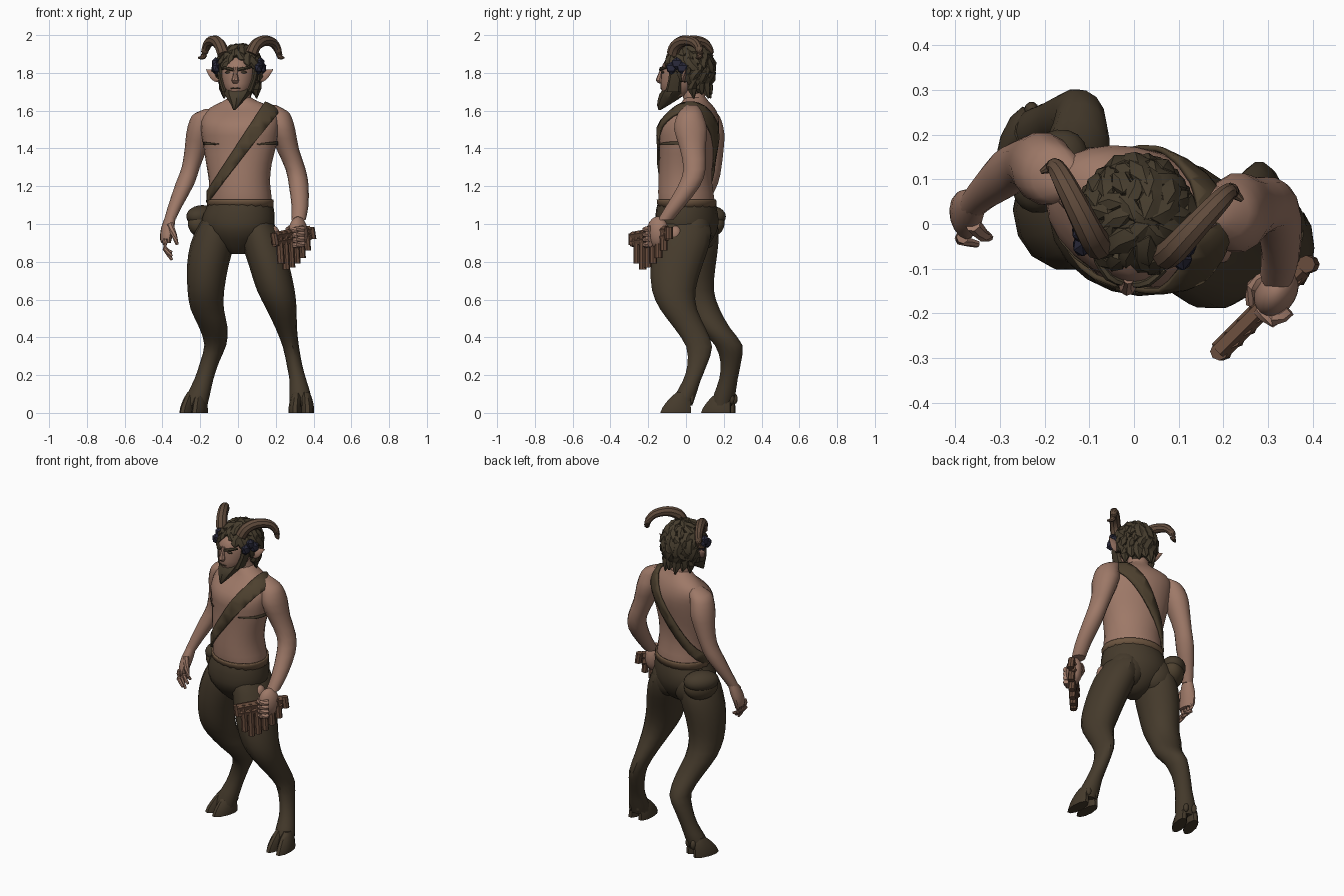
import bpy, bmesh, math, random
from mathutils import Matrix, Vector

random.seed(4)
cube = bpy.data.objects.get("Cube")
if cube:
    bpy.data.objects.remove(cube, do_unlink=True)


def material(name, colour):
    mat = bpy.data.materials.new(name)
    mat.use_nodes = True
    mat.diffuse_color = (*colour, 1)
    mat.node_tree.nodes["Principled BSDF"].inputs["Base Color"].default_value = (*colour, 1)
    return mat


SKIN = material("skin", (.34, .19, .137))
FUR = material("dark_fur", (.06, .043, .025))
HAIR = material("hair", (.06, .045, .026))
LEATHER = material("leather", (.075, .052, .028))
WOOD = material("reed_wood", (.14, .072, .045))
HORN = material("horn", (.12, .072, .046))
FLOWER = material("navy_flower", (.022, .022, .042))
TRIM = material("fur_trim", (.15, .09, .05))
parts = []
UNIT = Matrix.Identity(4)


def finish(name, bm, mat, matrix=UNIT):
    bm.transform(matrix)
    bmesh.ops.recalc_face_normals(bm, faces=bm.faces)
    mesh = bpy.data.meshes.new(name)
    bm.to_mesh(mesh)
    bm.free()
    mesh.materials.append(mat)
    obj = bpy.data.objects.new(name, mesh)
    bpy.context.scene.collection.objects.link(obj)
    parts.append(obj)
    return obj


def spline(rows, steps):
    """Catmull-Rom interpolation through rows of numbers."""
    out = []
    for i in range(len(rows) - 1):
        a, b, c, d = (rows[max(i - 1, 0)], rows[i], rows[i + 1], rows[min(i + 2, len(rows) - 1)])
        for s in range(steps):
            t = s / steps
            out.append([q + .5 * t * (r - p + t * (2 * p - 5 * q + 4 * r - e + t * (3 * (q - r) + e - p)))
                        for p, q, r, e in zip(a, b, c, d)])
    return out + [list(rows[-1])]


def loft(name, rows, mat, yaw=0, sides=14, steps=2, follow=False, matrix=UNIT):
    """Skin elliptical rings (x, y, z, rx, ry); rings lie flat or follow the path."""
    bm = bmesh.new()
    rows = spline([r if len(r) == 5 else (*r, r[3]) for r in rows], steps)
    rings = []
    for i, row in enumerate(rows):
        turn = Matrix.Rotation(math.radians(yaw), 3, 'Z')
        if follow:
            along = Vector(rows[min(i + 1, len(rows) - 1)][:3]) - Vector(rows[max(i - 1, 0)][:3])
            turn = Vector((0, 0, 1)).rotation_difference(along).to_matrix()
        ring = []
        for k in range(sides):
            a = math.tau * k / sides
            offset = Vector((row[3] * math.cos(a), row[4] * math.sin(a), 0))
            ring.append(bm.verts.new(Vector(row[:3]) + turn @ offset))
        rings.append(ring)
    for low, high in zip(rings, rings[1:]):
        for k in range(sides):
            n = (k + 1) % sides
            bm.faces.new((low[k], low[n], high[n], high[k]))
    bm.faces.new(rings[0])
    bm.faces.new(rings[-1])
    return finish(name, bm, mat, matrix)


def blob(name, loc, size, mat, yaw=0, detail=3, matrix=UNIT):
    bm = bmesh.new()
    place = Matrix.LocRotScale(Vector(loc), Matrix.Rotation(math.radians(yaw), 3, 'Z'), Vector(size))
    bmesh.ops.create_icosphere(bm, subdivisions=detail, radius=1, matrix=place)
    return finish(name, bm, mat, matrix)


# Torso and pelvis, twisted so the right side sits further back
torso = loft("torso", [(.01, .01, 1.04, .17, .135), (.013, .003, 1.12, .17, .147), (.008, -.004, 1.22, .164, .14),
                       (.005, 0, 1.32, .178, .137), (.01, .01, 1.42, .2, .143), (.01, .017, 1.51, .214, .15),
                       (.012, .035, 1.57, .21, .124), (.018, .05, 1.615, .175, .088), (.012, .05, 1.65, .095, .065),
                       (.01, .05, 1.67, .06, .055)], SKIN, yaw=-20, sides=24)
loft("pelvis", [(0, .0, .84, .035, .045), (0, .01, .88, .1, .1), (0, .005, .96, .185, .155),
                (.002, .005, 1.03, .195, .163), (.01, .003, 1.08, .182, .158), (.013, .003, 1.115, .173, .149)],
     FUR, yaw=-18, sides=20)
blob("right_buttock", (-.085, .085, .965), (.105, .085, .11), FUR, yaw=-18)
blob("left_buttock", (.09, .05, .965), (.105, .085, .11), FUR, yaw=-18)


def torso_band(name, planes, lift, mat, thickness):
    """Cut a close-fitting band from an inflated copy of the torso."""
    bm = bmesh.new()
    bm.from_mesh(torso.data)
    bm.normal_update()
    moved = [v.co + v.normal * lift for v in bm.verts]
    for v, co in zip(bm.verts, moved):
        v.co = co
    for co, normal in planes:
        geom = bm.verts[:] + bm.edges[:] + bm.faces[:]
        bmesh.ops.bisect_plane(bm, geom=geom, plane_co=co, plane_no=normal, clear_outer=True)
    band = finish(name, bm, mat)
    thick = band.modifiers.new("thickness", 'SOLIDIFY')
    thick.thickness = thickness
    thick.offset = -1


# Diagonal shoulder strap, widening toward the left shoulder, and waist trim
across, along, middle = Vector((.81, 0, -.59)), Vector((.59, 0, .81)), Vector((.02, 0, 1.4))
torso_band("shoulder_strap", [(middle + across * .033 * s, across * s - along * .05) for s in (1, -1)],
           .014, LEATHER, .012)
torso_band("waist_trim", [((0, 0, 1.13), (0, 0, 1)), ((0, 0, 1.09), (0, 0, -1))], .009, TRIM, .01)

# Dark creases under the chest, narrowing toward the middle
for side, x, s in (("right", -.1, -1), ("left", .1, 1)):
    torso_band(side + "_chest_crease", [((x, 0, 1.425), (-.12 * s, 0, 1)), ((x, 0, 1.42), (-.02 * s, 0, -1)),
                                        ((x, 0, 0), (-s, 0, 0)), ((0, .0, 0), (0, 1, 0))], .003, FUR, .004)

# Hip pouch with flap
blob("hip_pouch", (-.185, .115, 1.005), (.1, .068, .08), LEATHER, yaw=53)
blob("pouch_flap", (-.188, .118, 1.04), (.103, .074, .06), FUR, yaw=53)

# Goat legs
loft("left_leg", [(.085, 0, 1.08, .05, .08), (.1, -.005, 1.0, .092, .135), (.13, -.02, .9, .11, .15),
                  (.165, -.05, .78, .107, .14),
                  (.2, -.065, .65, .1, .118), (.23, -.04, .55, .08, .1), (.255, .02, .45, .057, .085),
                  (.28, .07, .35, .043, .07), (.3, .058, .25, .041, .052), (.318, .03, .17, .045, .048),
                  (.328, 0, .1, .056, .056), (.333, -.02, .04, .058, .055)], FUR)
loft("right_leg", [(-.095, .035, 1.08, .05, .08), (-.115, .035, 1.0, .09, .13), (-.135, .035, .9, .115, .14),
                   (-.16, .03, .78, .11, .13),
                   (-.17, .04, .65, .097, .11), (-.163, .085, .55, .088, .095), (-.13, .15, .45, .075, .085),
                   (-.12, .225, .36, .058, .075), (-.15, .237, .27, .05, .056), (-.18, .225, .18, .05, .05),
                   (-.208, .205, .1, .06, .058), (-.222, .19, .04, .06, .055)], FUR)
blob("bare_hip_patch", (.19, -.055, .945), (.03, .034, .045), SKIN)


# Cloven hooves: two wedge toes each and a pair of dewclaws behind
def hoof(side, x, y, yaw):
    place = Matrix.Translation((x, y, 0)) @ Matrix.Rotation(math.radians(yaw), 4, 'Z')
    for toe, s in (("inner", -1), ("outer", 1)):
        loft(f"{side}_{toe}_hoof", [(s * .034, -.02, 0, .034, .085), (s * .033, -.014, .03, .034, .078),
                                    (s * .028, .002, .075, .03, .058), (s * .024, .015, .11, .02, .03)],
             FUR, sides=10, matrix=place)
        blob(f"{side}_{toe}_dewclaw", (s * .024, .062, .075), (.016, .017, .03), FUR, detail=2, matrix=place)


hoof("left", .335, -.035, 0)
hoof("right", -.228, .19, -20)

# Arms
loft("right_arm", [(-.14, .1, 1.61, .03), (-.17, .108, 1.585, .06), (-.19, .115, 1.55, .066, .074),
                   (-.203, .125, 1.48, .071, .08),
                   (-.222, .135, 1.4, .06, .066), (-.25, .135, 1.3, .048, .054), (-.282, .115, 1.21, .05, .054),
                   (-.335, .07, 1.09, .037, .038), (-.358, .045, 1.03, .031, .032)], SKIN)
loft("left_arm", [(.17, .03, 1.63, .03), (.2, .025, 1.6, .058), (.218, .022, 1.565, .066, .075),
                  (.232, .025, 1.5, .071, .09),
                  (.262, .035, 1.4, .06, .07), (.305, .045, 1.29, .053, .06), (.322, .015, 1.2, .052, .06),
                  (.328, -.06, 1.09, .044, .05), (.32, -.11, 1.02, .038, .042)], SKIN)

# Right hand hanging open
loft("right_palm", [(-.355, .05, 1.05, .026, .03), (-.372, .03, .98, .034, .048), (-.382, .015, .92, .029, .05),
                    (-.38, .01, .9, .022, .044)], SKIN, yaw=15)
for i, name in enumerate(("little", "ring", "middle", "index")):
    y = .045 - .025 * i
    drop = .02 * (1 - abs(i - 2))
    loft(f"right_{name}_finger", [(-.383, y, .92, .014), (-.387, y - .005, .87, .013),
                                  (-.35, y - .015, .83 - drop, .008)], SKIN, sides=7, follow=True)
loft("right_thumb", [(-.36, .0, 1.0, .018), (-.338, -.025, .94, .015), (-.322, -.03, .89, .008)],
     SKIN, sides=7, follow=True)

# Left hand gripping the pipes
blob("left_fist", (.318, -.15, .955), (.046, .062, .085), SKIN, yaw=-30)
for i in range(4):
    z = .975 - .027 * i
    loft(f"left_finger_{i + 1}", [(.345, -.19, z, .017), (.31, -.215, z - .005, .017), (.275, -.19, z - .01, .013)],
         SKIN, sides=7, follow=True)
loft("left_thumb", [(.3, -.12, .99, .018), (.265, -.14, .97, .015), (.26, -.18, .95, .01)], SKIN, sides=7, follow=True)

# Pan pipes: a row of reeds with two bindings
start, end = Vector((.19, -.285, .95)), Vector((.385, -.09, .985))
lows = (.89, .79, .76, .77, .79, .82, .86, .92)
for i, low in enumerate(lows):
    top = start.lerp(end, i / (len(lows) - 1))
    loft(f"pipe_{i + 1}", [(top.x + .01, top.y, low, .02), (*top, .02)], WOOD, sides=8, steps=1)
for z in (-.015, -.05):
    ends = [(p.x, p.y, p.z + z, .024) for p in (start, start.lerp(end, .95))]
    loft("pipe_binding", ends, WOOD, sides=6, steps=1, follow=True)

# Head, neck and face, turned slightly
HEAD = Matrix.Translation((.005, 0, 0)) @ Matrix.Rotation(math.radians(-8), 4, 'Z')
loft("neck", [(.01, .055, 1.6, .085, .07), (.005, .045, 1.66, .064, .06), (0, .03, 1.76, .06, .065)], SKIN)
loft("head", [(0, -.06, 1.675, .045, .055), (0, -.035, 1.72, .074, .1), (0, -.02, 1.77, .09, .115),
              (0, -.01, 1.82, .094, .122), (0, 0, 1.865, .085, .112), (0, .01, 1.9, .05, .07)],
     SKIN, sides=16, matrix=HEAD)
loft("nose", [(0, -.135, 1.745, .012, .01), (0, -.14, 1.76, .02, .022), (0, -.134, 1.79, .012, .016),
              (0, -.125, 1.83, .012, .01)], SKIN, sides=8, matrix=HEAD)
blob("mouth", (0, -.127, 1.718), (.028, .01, .005), FUR, detail=2, matrix=HEAD)
loft("beard", [(0, -.05, 1.715, .08, .068), (0, -.068, 1.69, .07, .073), (0, -.095, 1.66, .047, .055),
               (0, -.122, 1.63, .025, .033), (-.005, -.142, 1.603, .006)], HAIR, sides=9, steps=1, matrix=HEAD)

for side, s in (("right", -1), ("left", 1)):
    blob(side + "_eye", (s * .04, -.118, 1.803), (.019, .01, .007), FUR, detail=2, matrix=HEAD)
    loft(side + "_brow", [(s * .012, -.134, 1.816, .008), (s * .045, -.125, 1.823, .01),
                          (s * .078, -.092, 1.83, .006)], HAIR, sides=6, follow=True, matrix=HEAD)
    loft(side + "_sideburn", [(s * .095, -.03, 1.84, .022, .045), (s * .088, -.045, 1.77, .017, .036),
                              (s * .063, -.06, 1.7, .021, .042)], HAIR, sides=8, matrix=HEAD)
    loft(side + "_ear", [(s * .085, .0, 1.775, .026, .014), (s * .12, .005, 1.785, .033, .012),
                         (s * .145, .012, 1.797, .023, .008), (s * .178, .025, 1.818, .002)],
         SKIN, sides=8, follow=True, matrix=HEAD)
    loft(side + "_horn", [(s * .075, -.06, 1.9, .033), (s * .095, -.04, 1.945, .032), (s * .13, .01, 1.97, .029),
                          (s * .172, .07, 1.96, .025), (s * .195, .1, 1.92, .02), (s * .205, .1, 1.885, .015),
                          (s * .228, .085, 1.88, .005)], HORN, sides=9, steps=3, follow=True, matrix=HEAD)
    for i in range(3):
        blob(f"{side}_flower_{i + 1}", (s * (.113 + .006 * i), -.062 + .03 * i, 1.825 + .025 * (i % 2)),
             (.024, .03, .034), FLOWER, detail=1, matrix=HEAD)

# Hair: a cap cut along the hairline, covered with overlapping curls
centre, radii = Vector((0, .015, 1.815)), Vector((.114, .126, .126))
edge, slope = Vector((0, -.1, 1.855)), Vector((0, .64, .77))
bm = bmesh.new()
bmesh.ops.create_icosphere(bm, subdivisions=3, radius=1, matrix=Matrix.LocRotScale(centre, None, radii))
bmesh.ops.bisect_plane(bm, geom=bm.verts[:] + bm.edges[:] + bm.faces[:], plane_co=edge, plane_no=-slope,
                       clear_outer=True)
finish("hair_cap", bm, HAIR, HEAD)
bm = bmesh.new()
count = 110
for i in range(count):
    up = 1 - 2 * (i + .5) / count
    a = i * math.pi * (3 - math.sqrt(5))
    flat = math.sqrt(1 - up * up)
    way = Vector((flat * math.cos(a), flat * math.sin(a), up))
    spot = centre + way * radii
    if (spot - edge).dot(slope) > 0:
        turn = way.to_track_quat('Z', 'Y').to_matrix() @ Matrix.Rotation(random.uniform(-.7, .7), 3, 'Z')
        size = Vector((.028, .046, .022)) * random.uniform(.8, 1.2)
        bmesh.ops.create_icosphere(bm, subdivisions=1, radius=1, matrix=Matrix.LocRotScale(spot, turn, size))
finish("hair_curls", bm, HAIR, HEAD)
for i in range(7):
    a = math.radians(15 + 25 * i)
    c, s = math.cos(a), math.sin(a)
    loft(f"nape_lock_{i + 1}", [(.09 * c, .02 + .09 * s, 1.77, .03), (.088 * c, .02 + .1 * s, 1.715, .028),
                                (.09 * c, .025 + .112 * s, 1.665 + .02 * (i % 2), .004)],
         HAIR, sides=6, steps=1, follow=True, matrix=HEAD)

# Shading
bpy.ops.object.select_all(action='DESELECT')
for obj in parts:
    obj.select_set(True)
bpy.context.view_layer.objects.active = torso
bpy.ops.object.shade_smooth_by_angle(angle=math.radians(35))
